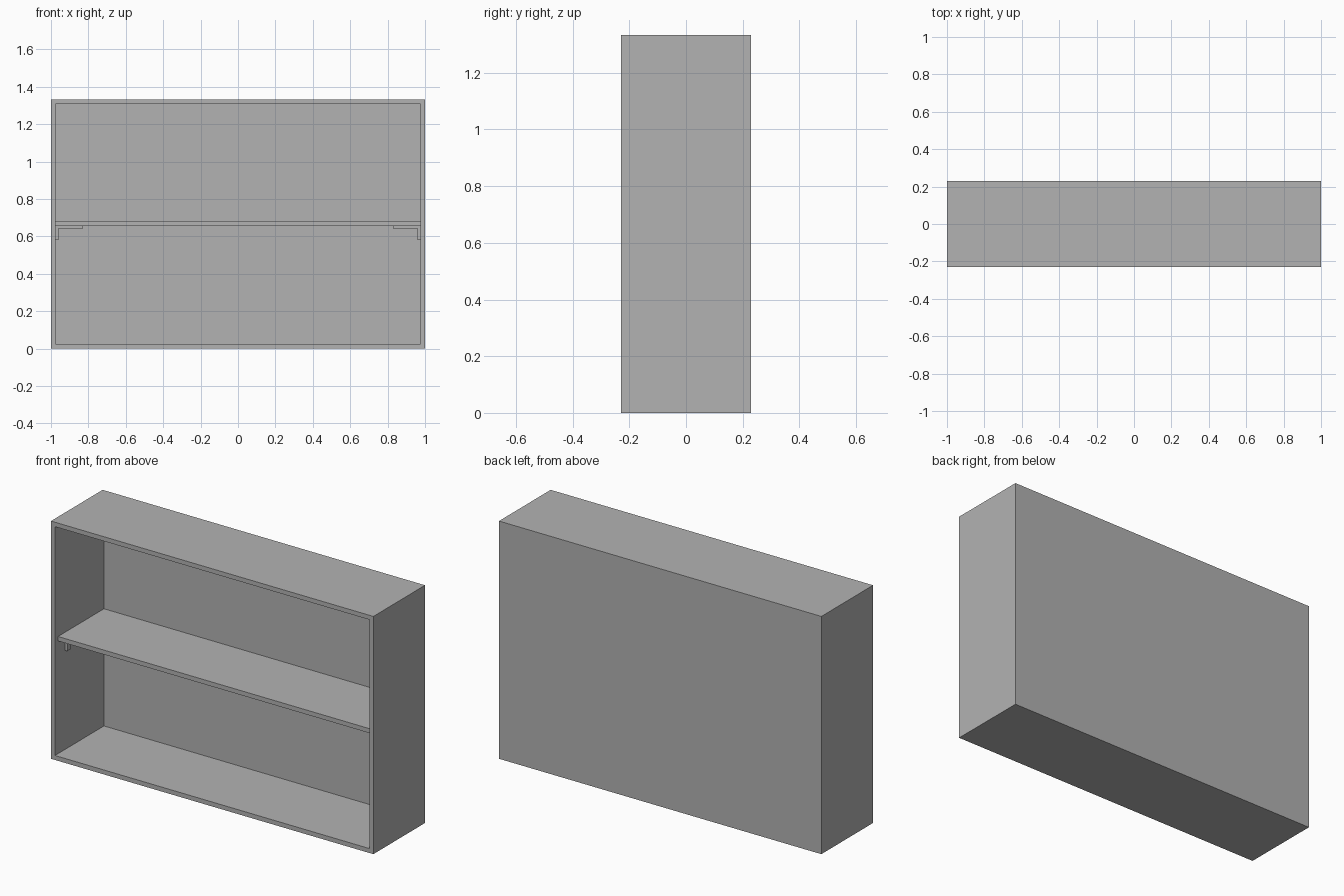
import bpy

if "Cube" in bpy.data.objects:
    bpy.data.objects.remove(bpy.data.objects["Cube"], do_unlink=True)

GREY = (0.448, 0.448, 0.448, 1)
grey = bpy.data.materials.new("plain grey")
grey.use_nodes = True
grey.diffuse_color = GREY
grey.node_tree.nodes["Principled BSDF"].inputs["Base Color"].default_value = GREY

HALF_W, HALF_D, HEIGHT, WALL = 1.0, 0.229, 1.333, 0.025
IN_W = HALF_W - WALL      # inner half width
IN_BACK = HALF_D - 0.024  # front of the back panel


def make_object(name, verts, faces):
    mesh = bpy.data.meshes.new(name)
    mesh.from_pydata(verts, [], faces)
    mesh.materials.append(grey)
    obj = bpy.data.objects.new(name, mesh)
    bpy.context.collection.objects.link(obj)
    return obj


def prism(name, profile, y0, y1):
    """Extrude a counter-clockwise (x, z) profile along y."""
    n = len(profile)
    verts = [(x, y, z) for y in (y0, y1) for x, z in profile]
    faces = [list(range(n)), list(range(2 * n - 1, n - 1, -1))]
    faces += [(i, i + n, (i + 1) % n + n, (i + 1) % n) for i in range(n)]
    return make_object(name, verts, faces)


def rect(half_w, z0, z1):
    return [(-half_w, z0), (half_w, z0), (half_w, z1), (-half_w, z1)]


# Cabinet: one open-fronted shell with walls and back
outer = rect(HALF_W, 0, HEIGHT)
inner = rect(IN_W, WALL, HEIGHT - WALL)
rings = [(outer, HALF_D), (outer, -HALF_D), (inner, -HALF_D), (inner, IN_BACK)]
verts = [(x, y, z) for loop, y in rings for x, z in loop]
faces = [(3, 2, 1, 0), (12, 13, 14, 15)]
for r in range(3):
    for i in range(4):
        j = (i + 1) % 4
        faces.append((r * 4 + i, r * 4 + j, r * 4 + 4 + j, r * 4 + 4 + i))
make_object("cabinet", verts, faces)

# Middle shelf, set back a little from the front edge
SHELF_Z = 0.657
prism("shelf", rect(IN_W, SHELF_Z, SHELF_Z + WALL), -0.202, IN_BACK)

# Four L-shaped brackets under the shelf ends
LEG, ARM, THICK = 0.077, 0.145, 0.014
for side, side_name in ((-1, "right"), (1, "left")):
    for y, depth_name in ((-0.123, "front"), (0.123, "back")):
        wall, top = side * IN_W, SHELF_Z
        ell = [(wall, top), (wall, top - LEG),
               (wall - side * THICK, top - LEG),
               (wall - side * THICK, top - THICK),
               (wall - side * ARM, top - THICK),
               (wall - side * ARM, top)]
        if side > 0:
            ell.reverse()
        prism(f"{depth_name}_{side_name}_bracket", ell, y - 0.017, y + 0.017)
